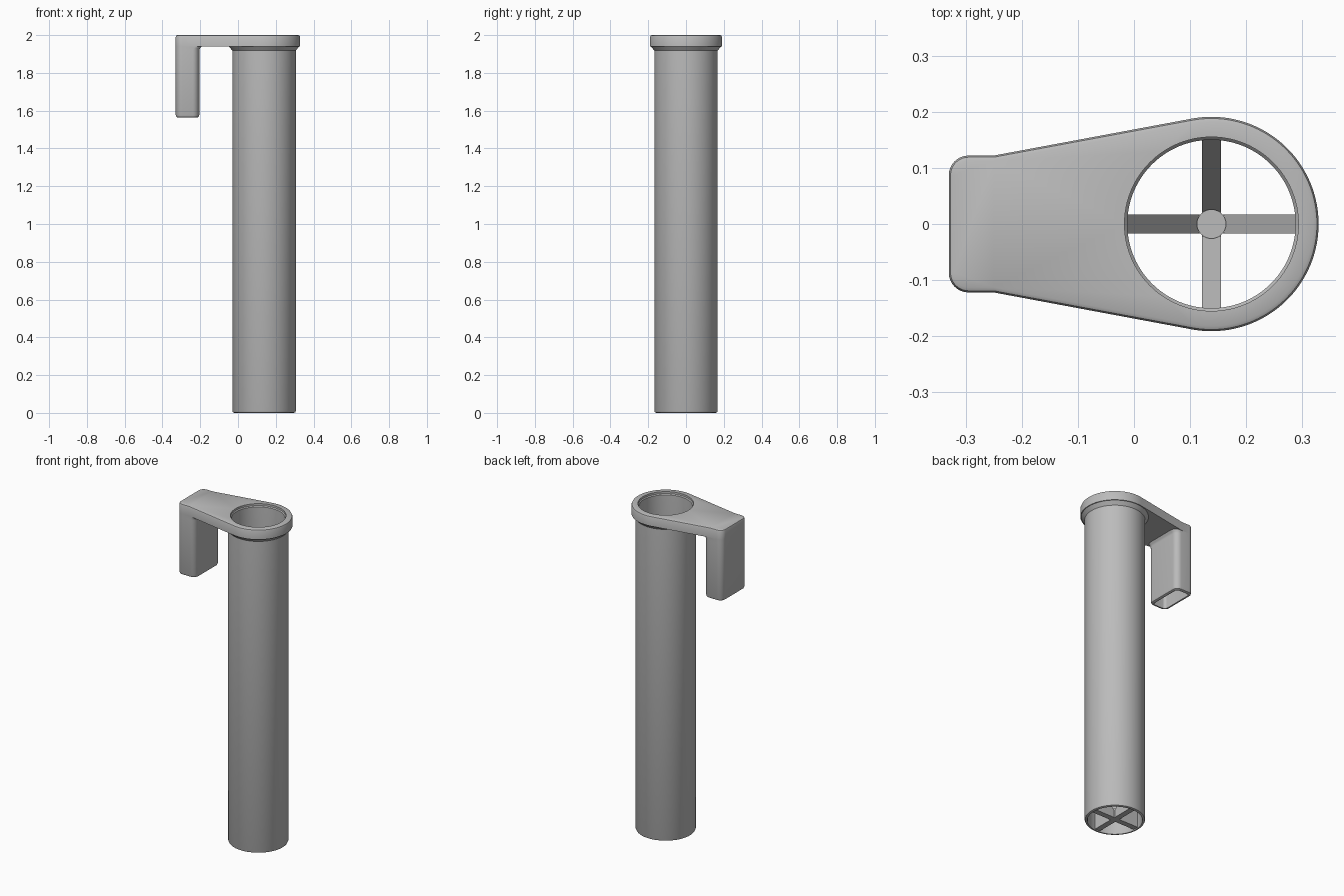
import bpy, bmesh, math

cube = bpy.data.objects.get("Cube")
if cube:
    bpy.data.objects.remove(cube, do_unlink=True)

TUBE_X = 0.138
GREY = (0.5, 0.5, 0.5, 1)
grey = bpy.data.materials.new("plain grey")
grey.use_nodes = True
grey.diffuse_color = GREY
grey.node_tree.nodes["Principled BSDF"].inputs["Base Color"].default_value = GREY


def finish(name, bm):
    """Turn a bmesh into a smooth-shaded object with sharp edges kept."""
    bmesh.ops.recalc_face_normals(bm, faces=bm.faces)
    mesh = bpy.data.meshes.new(name)
    bm.to_mesh(mesh)
    bm.free()
    mesh.materials.append(grey)
    obj = bpy.data.objects.new(name, mesh)
    bpy.context.collection.objects.link(obj)
    bpy.ops.object.select_all(action='DESELECT')
    obj.select_set(True)
    bpy.context.view_layer.objects.active = obj
    bpy.ops.object.shade_smooth_by_angle(angle=math.radians(32))
    return obj


def arc(cx, cy, r, start, end, steps):
    angles = [math.radians(start + (end - start) * i / steps) for i in range(steps + 1)]
    return [(cx + r * math.cos(a), cy + r * math.sin(a)) for a in angles]


def circle(r, steps=96):
    return arc(TUBE_X, 0, r, 0, 360, steps)[:-1]


def rounded_rect(x0, x1, half_y, r):
    pts = []
    for cx, cy, start in ((x1 - r, half_y - r, 0), (x0 + r, half_y - r, 90),
                          (x0 + r, r - half_y, 180), (x1 - r, r - half_y, 270)):
        pts += arc(cx, cy, r, start, start + 90, 8)
    return pts


def plate_outline(inset):
    """Tapered plate: big round end, straight flanks, small rounded corners."""
    half = arc(TUBE_X, 0, 0.191 - inset, 0, 100, 36)
    half.append((-0.25, 0.122 - inset))
    half += arc(-0.295, 0.087, 0.035 - inset, 90, 180, 8)
    return half + [(x, -y) for x, y in reversed(half[1:])]


def loft(bm, rings, closed=False):
    """Skin a list of (outline, z) rings and return the vertex rings."""
    loops = [[bm.verts.new((x, y, z)) for x, y in pts] for pts, z in rings]
    pairs = list(zip(loops, loops[1:]))
    if closed:
        pairs.append((loops[-1], loops[0]))
    for a, b in pairs:
        n = len(a)
        for i in range(n):
            j = (i + 1) % n
            bm.faces.new((a[i], a[j], b[j], b[i]))
    return loops


def loop_edges(bm, loop):
    return [bm.edges.get((v, loop[i - 1])) for i, v in enumerate(loop)]


# Tube with flared collar and open ends
bm = bmesh.new()
tube_profile = [(0.15, 0.006), (0.153, 0), (0.158, 0), (0.165, 0.003), (0.168, 0.01),
                (0.168, 1.918), (0.186, 1.94), (0.186, 1.95), (0.168, 1.99),
                (0.157, 1.99), (0.15, 1.982)]
loft(bm, [(circle(r), z) for r, z in tube_profile], closed=True)
finish("tube", bm)

# Top plate with softened upper edge and round opening
bm = bmesh.new()
outer = loft(bm, [(plate_outline(d), z) for d, z in
                  ((0, 1.94), (0, 1.99), (0.003, 1.997), (0.009, 2.0))])
inner = loft(bm, [(circle(0.155), 1.94), (circle(0.155), 2.0)])
for k in (0, -1):
    bmesh.ops.triangle_fill(bm, use_beauty=True,
                            edges=loop_edges(bm, outer[k]) + loop_edges(bm, inner[k]))
finish("top_plate", bm)

# Hanging hook leg, hollow from below, filleted into the plate
bm = bmesh.new()
leg_sections = [(0, 0.015, 1.945), (0, 0.012, 1.938), (0, 0.004, 1.93), (0, 0, 1.918),
                (0, 0, 1.577), (0.004, 0, 1.567), (0.011, 0, 1.563),
                (0.018, 0, 1.563), (0.02, 0, 1.93)]
leg = loft(bm, [(rounded_rect(-0.33 + d, -0.205 - d + flare, 0.122 - d, 0.035 - d), z)
                for d, flare, z in leg_sections])
bm.faces.new(leg[0])
bm.faces.new(leg[-1])
finish("hook_leg", bm)

# Four sloping ribs crossing the bottom of the tube
rib_profile = [(0, 0.005), (0.153, 0.005), (0.153, 0.25), (0.022, 0.05), (0, 0.05)]
for number in range(4):
    bm = bmesh.new()
    sides = [[bm.verts.new((x, y, z)) for x, z in rib_profile] for y in (-0.017, 0.017)]
    for side in sides:
        bm.faces.new(side)
    for i in range(len(rib_profile)):
        bm.faces.new((sides[0][i - 1], sides[0][i], sides[1][i], sides[1][i - 1]))
    rib = finish(f"bottom_rib_{number + 1}", bm)
    rib.location.x = TUBE_X
    rib.rotation_euler.z = number * math.pi / 2

# Small hub where the ribs meet
bm = bmesh.new()
hub = loft(bm, [(circle(0.026, 32), 0.008), (circle(0.026, 32), 0.062)])
for loop in hub:
    bm.faces.new(loop)
finish("rib_hub", bm)
